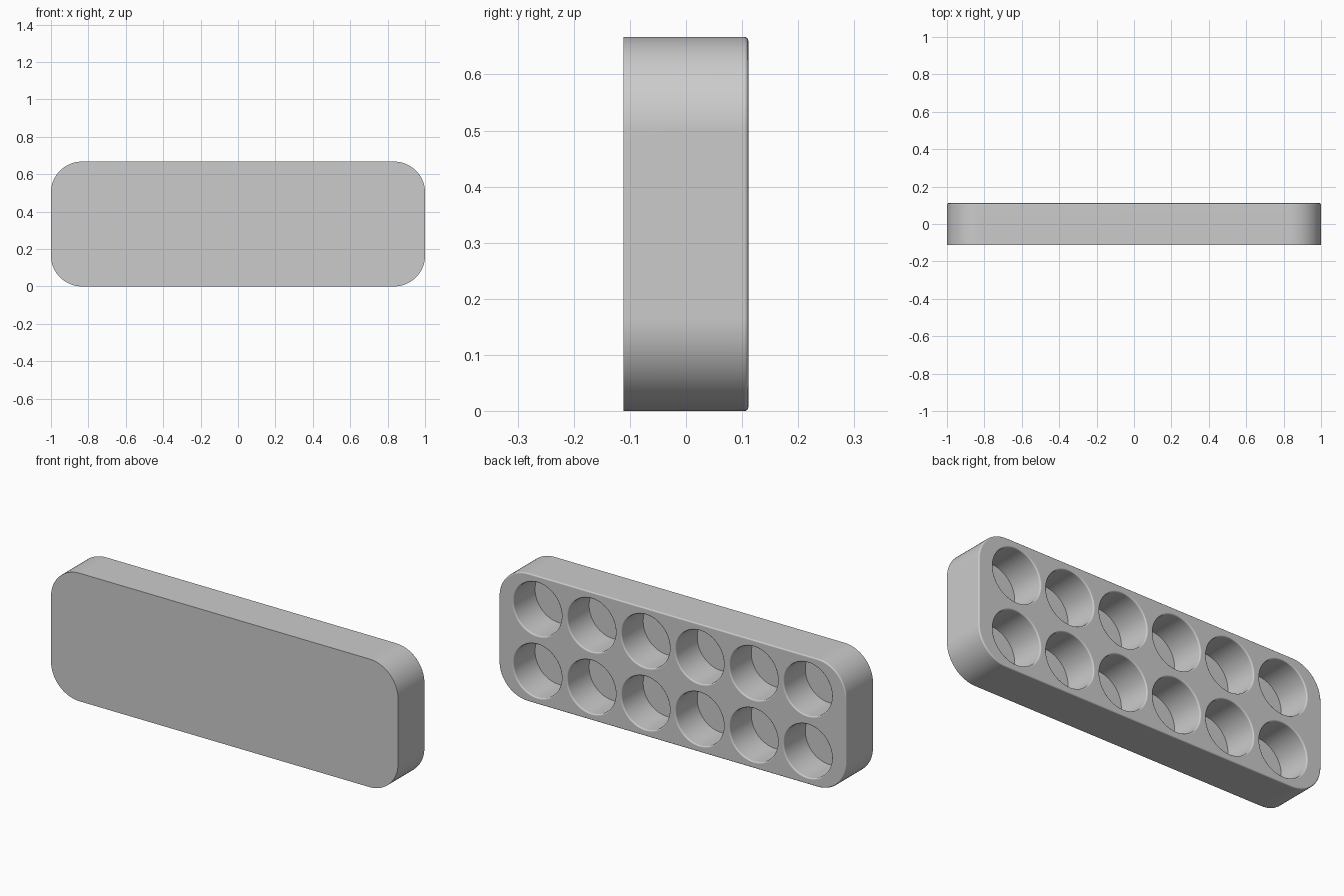
import bpy, bmesh
from math import pi, sin, cos, radians

WIDTH, DEPTH, HEIGHT = 2.0, 0.222, 0.667
CORNER, FILLET = 0.165, 0.007
BORE, BORE_DEPTH = 0.138, 0.178
STEP_X, STEP_Z = 0.3115, 0.322
BACK = DEPTH / 2

cube = bpy.data.objects.get("Cube")
if cube:
    bpy.data.objects.remove(cube, do_unlink=True)

grey = bpy.data.materials.new("light_grey")
grey.use_nodes = True
colour = (0.6, 0.6, 0.6, 1)
grey.diffuse_color = colour
grey.node_tree.nodes["Principled BSDF"].inputs["Base Color"].default_value = colour


def make_object(name, bm):
    bmesh.ops.recalc_face_normals(bm, faces=bm.faces)
    mesh = bpy.data.meshes.new(name)
    bm.to_mesh(mesh)
    bm.free()
    mesh.materials.append(grey)
    obj = bpy.data.objects.new(name, mesh)
    bpy.context.collection.objects.link(obj)
    return obj


def rounded_outline(inset, segments=16):
    """Rounded rectangle in x and z, shrunk by inset."""
    radius = CORNER - inset
    points = []
    for i, (sx, sz) in enumerate([(1, 1), (-1, 1), (-1, -1), (1, -1)]):
        cx = sx * (WIDTH / 2 - CORNER)
        cz = HEIGHT / 2 + sz * (HEIGHT / 2 - CORNER)
        for k in range(segments + 1):
            a = (i + k / segments) * pi / 2
            points.append((cx + radius * cos(a), cz + radius * sin(a)))
    return points


def circle(cx, cz, radius, segments=64):
    angles = [2 * pi * k / segments for k in range(segments)]
    return [(cx + radius * cos(a), cz + radius * sin(a)) for a in angles]


def loft(bm, rings):
    """Join rings of (outline, y) and cap both ends."""
    loops = [[bm.verts.new((x, y, z)) for x, z in pts] for pts, y in rings]
    for a, b in zip(loops, loops[1:]):
        for i in range(len(a)):
            j = (i + 1) % len(a)
            bm.faces.new((a[i], a[j], b[j], b[i]))
    bm.faces.new(loops[0])
    bm.faces.new(loops[-1])


# Quarter-round steps: (inward offset, y) from the wall to the back face
quarter = [(FILLET * (1 - cos(t * pi / 8)), BACK - FILLET * (1 - sin(t * pi / 8)))
           for t in range(5)]

# Tray body: square front edge, filleted back edge
bm = bmesh.new()
loft(bm, [(rounded_outline(0), -BACK)] + [(rounded_outline(d), y) for d, y in quarter])
tray = make_object("tray_body", bm)

# Round pockets with softened rims, two rows of six
bm = bmesh.new()
for col in range(6):
    for row in (-0.5, 0.5):
        x, z = (col - 2.5) * STEP_X, HEIGHT / 2 + row * STEP_Z
        rings = [(circle(x, z, BORE), BACK - BORE_DEPTH)]
        rings += [(circle(x, z, BORE + d), y) for d, y in quarter]
        rings.append((circle(x, z, BORE + FILLET), BACK + 0.05))
        loft(bm, rings)
cutter = make_object("pocket_cutter", bm)
cutter.hide_render = True

# Cut the pockets, then discard the cutter
cut = tray.modifiers.new("pockets", 'BOOLEAN')
cut.operation = 'DIFFERENCE'
cut.solver = 'EXACT'
cut.object = cutter
bpy.ops.object.select_all(action='DESELECT')
bpy.context.view_layer.objects.active = tray
tray.select_set(True)
bpy.ops.object.modifier_apply(modifier=cut.name)
bpy.data.objects.remove(cutter, do_unlink=True)

# Smooth curved walls, keep flats clean
bpy.ops.object.shade_smooth_by_angle(angle=radians(35))
flat = tray.modifiers.new("clean_flats", 'WEIGHTED_NORMAL')
flat.keep_sharp = True
